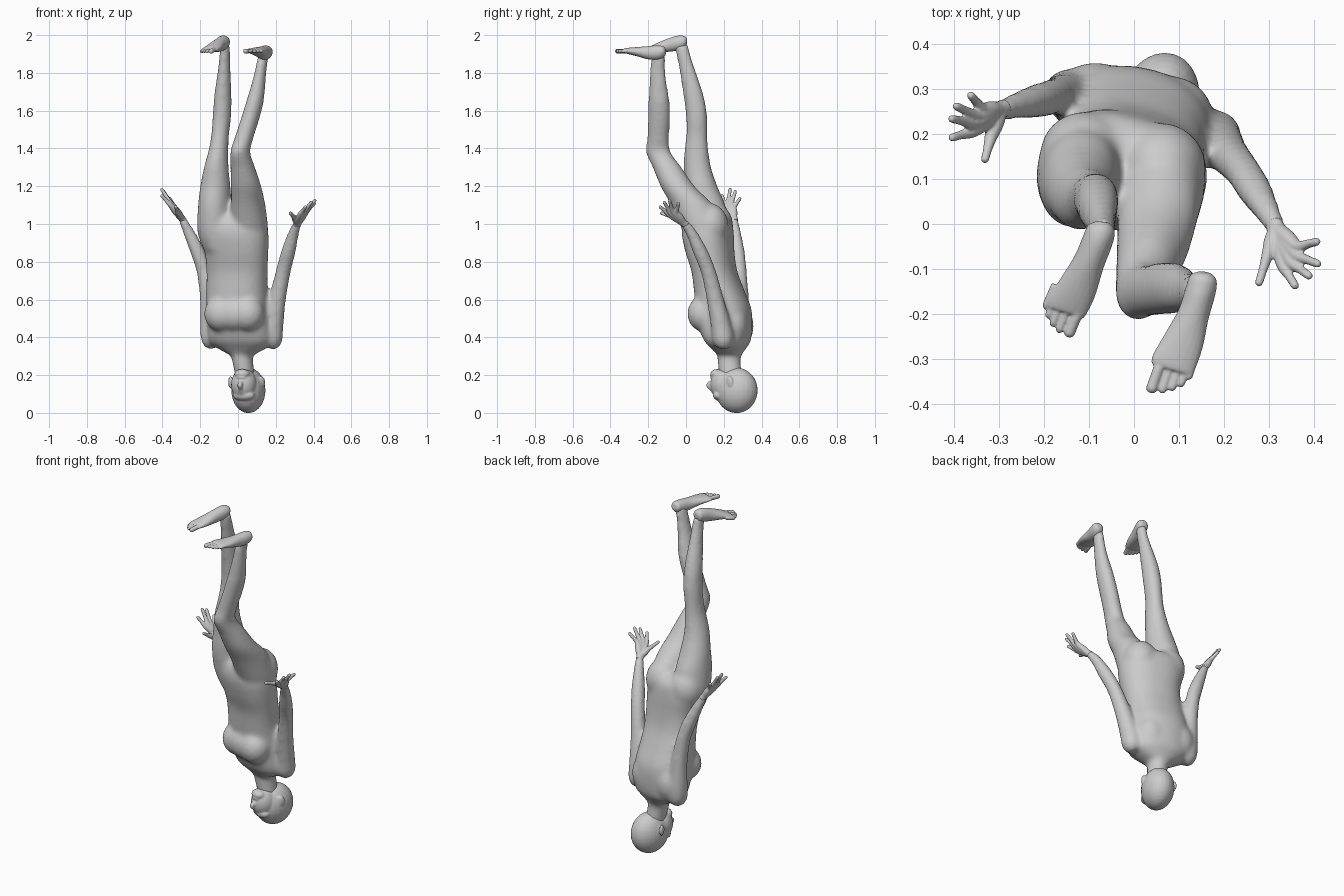
import bpy, bmesh, math
from mathutils import Vector, Matrix

YAW = math.radians(-15)
SIDE = Vector((math.cos(YAW), math.sin(YAW), 0))   # left-right axis of the turned body


def spline(pts, n=4):
    # Catmull-Rom through tuples of any length
    out = []
    for i in range(len(pts) - 1):
        p = [pts[max(i - 1, 0)], pts[i], pts[i + 1], pts[min(i + 2, len(pts) - 1)]]
        for k in range(n):
            t = k / n
            out.append([0.5 * (2 * b + (c - a) * t + (2 * a - 5 * b + 4 * c - d) * t * t
                               + (3 * b - a - 3 * c + d) * t ** 3) for a, b, c, d in zip(*p)])
    return out + [list(pts[-1])]


def loft(bm, pts, side=SIDE, level=False, power=2.0, sides=20):
    # pts: x, y, z, half width, half depth
    pts = spline([p if len(p) == 5 else (*p, p[3]) for p in pts])
    rings = []
    for i, p in enumerate(pts):
        a, b = pts[max(i - 1, 0)], pts[min(i + 1, len(pts) - 1)]
        t = Vector((0, 0, 1)) if level else (Vector(b[:3]) - Vector(a[:3])).normalized()
        u = (side - t * side.dot(t)).normalized()
        v = t.cross(u)
        ring = []
        for k in range(sides):
            c, s = math.cos(2 * math.pi * k / sides), math.sin(2 * math.pi * k / sides)
            c = math.copysign(abs(c) ** (2 / power), c)
            s = math.copysign(abs(s) ** (2 / power), s)
            ring.append(bm.verts.new(Vector(p[:3]) + u * c * p[3] + v * s * p[4]))
        rings.append(ring)
    for r, q in zip(rings, rings[1:]):
        for k in range(sides):
            bm.faces.new((r[k], r[(k + 1) % sides], q[(k + 1) % sides], q[k]))
    bm.faces.new(rings[0][::-1])
    bm.faces.new(rings[-1])


def ball(bm, c, r, yaw=YAW):
    m = Matrix.Translation(c) @ Matrix.Rotation(yaw, 4, 'Z') @ Matrix.Diagonal((*r, 1))
    bmesh.ops.create_uvsphere(bm, u_segments=24, v_segments=16, radius=1, matrix=m)


def fuse(name, bm, voxel, smooth):
    # blend overlapping volumes into one skin
    bmesh.ops.recalc_face_normals(bm, faces=bm.faces)
    me = bpy.data.meshes.new(name)
    bm.to_mesh(me)
    bm.free()
    ob = bpy.data.objects.new(name, me)
    bpy.context.collection.objects.link(ob)
    rm = ob.modifiers.new("skin", 'REMESH')
    rm.mode, rm.voxel_size, rm.use_smooth_shade = 'VOXEL', voxel, True
    sm = ob.modifiers.new("relax", 'SMOOTH')
    sm.factor, sm.iterations = 0.5, smooth


# Body: torso, neck, legs and arms
bm = bmesh.new()
loft(bm, [(.02, .23, .31, .07, .065), (.02, .225, .345, .135, .09), (.015, .22, .38, .17, .115),
          (.01, .21, .45, .17, .135), (0, .20, .55, .168, .142), (-.005, .175, .65, .163, .128),
          (-.005, .15, .75, .163, .115), (-.008, .127, .85, .17, .123), (-.022, .115, .95, .185, .13),
          (-.03, .115, 1.02, .175, .118), (-.03, .11, 1.06, .14, .08)],
     level=True, power=2.3, sides=32)
loft(bm, [(.02, .235, .37, .075, .075), (.02, .23, .31, .06, .066), (.025, .228, .27, .055, .062),
          (.035, .235, .21, .053, .062), (.04, .24, .16, .05, .06)], level=True)
# chest, shoulder blades and seat
for c in ((.05, .092, .525), (-.09, .13, .525), (-.02, .11, .525)):
    ball(bm, c, (.09, .085, .095))
for c in ((-.08, .28, .46), (.085, .25, .46)):
    ball(bm, c, (.09, .078, .11))
for c in ((.06, .125, .99), (-.11, .15, .99)):
    ball(bm, c, (.1, .1, .12))
# legs
loft(bm, [(.045, .11, .86, .085, .095), (.058, .09, .96, .1, .108), (.054, .03, 1.1, .09, .112), (.042, -.045, 1.2, .081, .091),
          (.025, -.1, 1.3, .065, .078), (.012, -.147, 1.38, .052, .067), (.03, -.148, 1.45, .05, .059),
          (.062, -.143, 1.55, .049, .06), (.09, -.143, 1.65, .046, .057), (.115, -.15, 1.78, .033, .044),
          (.13, -.148, 1.87, .028, .039), (.142, -.145, 1.915, .028, .036)], level=True)
loft(bm, [(-.09, .13, .86, .09, .1), (-.115, .12, .96, .1, .112), (-.122, .1, 1.1, .088, .11), (-.12, .08, 1.2, .08, .087),
          (-.115, .06, 1.3, .065, .074), (-.102, .055, 1.4, .051, .064), (-.095, .057, 1.47, .047, .057),
          (-.085, .056, 1.57, .049, .057), (-.08, .04, 1.68, .046, .055), (-.073, .006, 1.82, .033, .043),
          (-.07, -.015, 1.9, .028, .039), (-.073, -.025, 1.955, .028, .036)], level=True)
# arms
loft(bm, [(-.12, .27, .355, .035), (-.137, .28, .388, .057), (-.146, .288, .46, .055), (-.156, .288, .6, .046),
          (-.18, .282, .75, .04), (-.213, .273, .85, .039), (-.258, .262, .95, .031),
          (-.298, .252, 1.03, .022)])
loft(bm, [(.16, .205, .35, .035), (.177, .198, .385, .057), (.187, .185, .46, .054), (.208, .155, .6, .046),
          (.24, .118, .75, .04), (.266, .077, .85, .039), (.294, .03, .95, .03),
          (.316, -.01, 1.005, .023)])
fuse("body", bm, .011, 14)

# Head with face and ears
bm = bmesh.new()
HY = math.radians(-18)
ball(bm, (.055, .268, .119), (.088, .114, .12), HY)       # skull
ball(bm, (.032, .203, .15), (.068, .074, .086), HY)       # face
ball(bm, (.022, .165, .205), (.042, .036, .027), HY)      # jaw
ball(bm, (.015, .143, .188), (.026, .014, .009), HY)      # mouth
ball(bm, (.03, .18, .093), (.06, .034, .03), HY)          # brow
loft(bm, [(.02, .15, .1, .008), (.014, .134, .125, .009), (.01, .12, .147, .014), (.016, .142, .162, .012)])
for c in ((.043, .146, .122), (-.008, .162, .122)):       # eyes
    ball(bm, c, (.013, .008, .008), HY)
for c, a in (((.124, .23, .162), -50), ((-.039, .286, .162), 15)):
    ball(bm, c, (.012, .024, .033), math.radians(a))      # ears
fuse("head", bm, .005, 6)

# Hands: wrist, then knuckle and tip of thumb, index, middle, ring, little finger
HANDS = {
    "right_hand": ((.316, -.012, 1.005), [((.297, -.065, 1.035), (.275, -.137, 1.06)),
                   ((.33, -.092, 1.052), (.36, -.142, 1.095)), ((.348, -.085, 1.063), (.392, -.118, 1.12)),
                   ((.36, -.07, 1.068), (.412, -.09, 1.13)), ((.362, -.05, 1.065), (.41, -.038, 1.115))]),
    "left_hand": ((-.298, .252, 1.03), [((-.318, .19, 1.06), (-.332, .137, 1.095)),
                  ((-.358, .205, 1.1), (-.408, .19, 1.155)), ((-.357, .223, 1.11), (-.408, .234, 1.19)),
                  ((-.35, .24, 1.105), (-.398, .263, 1.178)), ((-.336, .255, 1.09), (-.365, .289, 1.14))]),
}
for name, (wrist, fingers) in HANDS.items():
    bm = bmesh.new()
    w = Vector(wrist)
    for i, (k, t) in enumerate(fingers):
        k, t = Vector(k), Vector(t)
        loft(bm, [(*(w - (k - w) * .2), .018), (*w.lerp(k, .5), .019), (*k, .014),
                  (*k.lerp(t, .5), .01), (*k.lerp(t, .9), .009), (*t, .004)], sides=12)
    fuse(name, bm, .0035, 3)

# Feet: soles up, ring data then toe tips starting with the big toe
FEET = {
    "right_foot": ([(.156, -.108, 1.92, .014, .014), (.154, -.12, 1.917, .03, .028), (.147, -.15, 1.908, .034, .038),
                    (.132, -.2, 1.907, .035, .035), (.11, -.26, 1.913, .045, .024),
                    (.086, -.312, 1.917, .05, .015), (.082, -.322, 1.917, .044, .01)],
                   [(.036, -.374), (.061, -.375), (.082, -.37), (.102, -.361), (.119, -.345)], 1.915),
    "left_foot": ([(-.07, .005, 1.968, .014, .014), (-.072, -.008, 1.967, .03, .03), (-.08, -.035, 1.96, .034, .038),
                   (-.1, -.085, 1.948, .035, .036), (-.127, -.145, 1.934, .044, .025),
                   (-.15, -.185, 1.924, .046, .015), (-.154, -.194, 1.922, .04, .01)],
                  [(-.147, -.25), (-.168, -.241), (-.182, -.227), (-.192, -.209), (-.198, -.188)], 1.912),
}
for name, (rings, toes, z) in FEET.items():
    bm = bmesh.new()
    axis = Vector(rings[-1][:3]) - Vector(rings[0][:3])
    side = axis.cross(Vector((0, 0, 1))).normalized()
    loft(bm, rings, side)
    back = -axis.normalized()
    for i, (x, y) in enumerate(toes):
        t = Vector((x, y, z))
        r = .0125 if i == 0 else .0085
        loft(bm, [(*(t + back * .06), r), (*(t + back * .025), r), (*(t + back * .008), r), (*t, r * .5)],
             side, sides=12)
    fuse(name, bm, .0035, 3)
